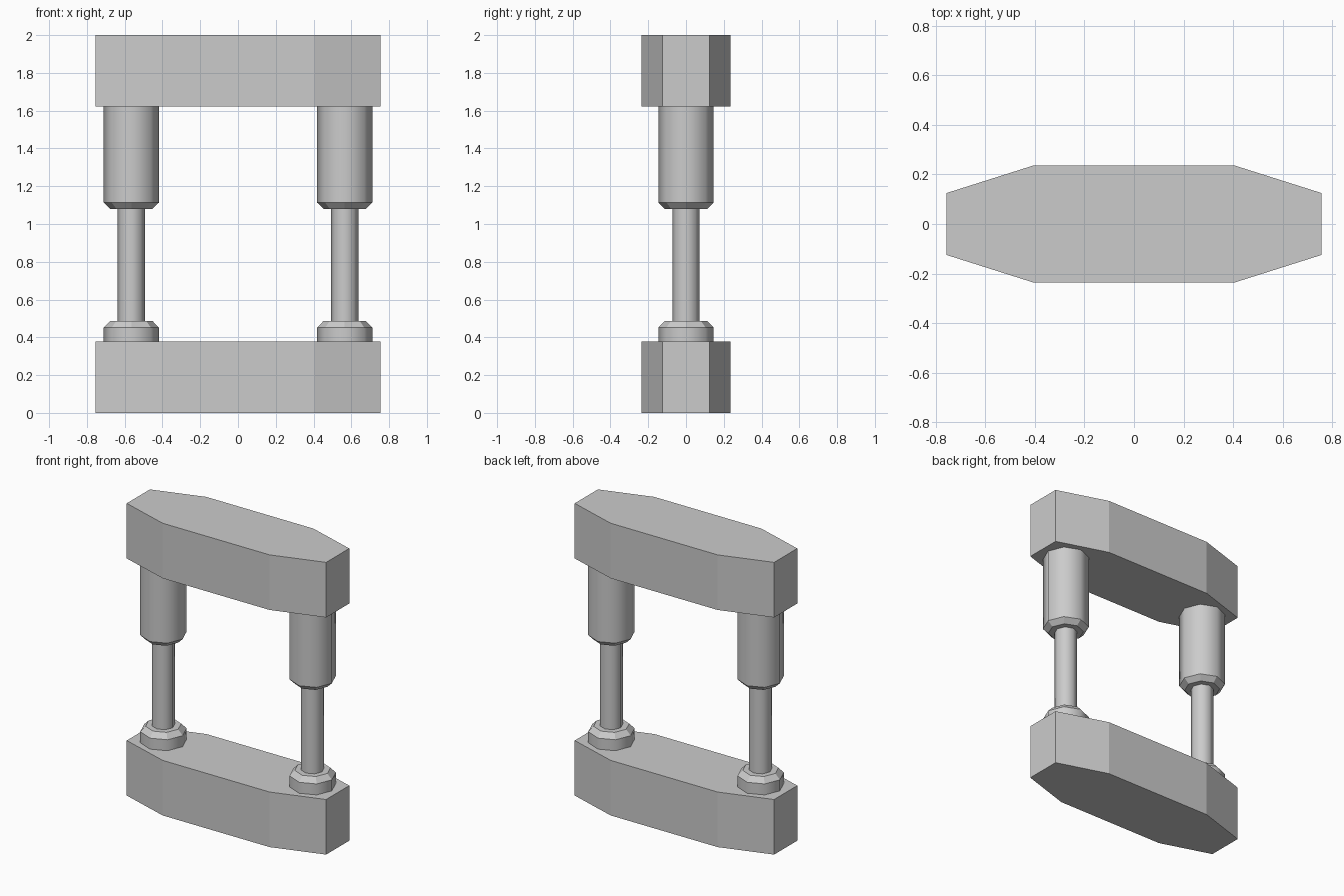
import bpy
import bmesh
from math import cos, sin, pi

cube = bpy.data.objects.get("Cube")
if cube:
    bpy.data.objects.remove(cube, do_unlink=True)

steel = bpy.data.materials.new("grey_steel")
steel.use_nodes = True
colour = (0.6, 0.6, 0.6, 1)
steel.diffuse_color = colour
steel.node_tree.nodes["Principled BSDF"].inputs["Base Color"].default_value = colour

SIDES = 8
POST_X = 0.565
PLATE_H = 0.377


def finish(name, bm, location):
    bmesh.ops.recalc_face_normals(bm, faces=bm.faces)
    mesh = bpy.data.meshes.new(name)
    bm.to_mesh(mesh)
    bm.free()
    mesh.materials.append(steel)
    obj = bpy.data.objects.new(name, mesh)
    obj.location = location
    bpy.context.collection.objects.link(obj)


def plate(name, z):
    """Long slab with tapered ends."""
    quarter = [(0.755, 0.125), (0.405, 0.236)]
    right = quarter + [(-x, y) for x, y in reversed(quarter)]
    outline = right + [(-x, -y) for x, y in right]
    bm = bmesh.new()
    base = bm.faces.new([bm.verts.new((x, y, 0)) for x, y in outline])
    top = bmesh.ops.extrude_face_region(bm, geom=[base])["geom"]
    verts = [v for v in top if isinstance(v, bmesh.types.BMVert)]
    bmesh.ops.translate(bm, verts=verts, vec=(0, 0, PLATE_H))
    finish(name, bm, (0, 0, z))


def turned(name, x, profile):
    """Eight-sided post: rounded vertical walls, flat chamfers and caps."""
    bm = bmesh.new()
    rings = [[bm.verts.new((r * cos(2 * pi * i / SIDES), r * sin(2 * pi * i / SIDES), z))
              for i in range(SIDES)] for r, z in profile]
    for (r0, _), (r1, _), low, high in zip(profile, profile[1:], rings, rings[1:]):
        for i in range(SIDES):
            j = (i + 1) % SIDES
            face = bm.faces.new((low[i], low[j], high[j], high[i]))
            face.smooth = r0 == r1
    bm.faces.new(rings[0])
    bm.faces.new(rings[-1])
    for edge in bm.edges:
        edge.smooth = all(f.smooth for f in edge.link_faces)
    finish(name, bm, (x, 0, 0))


# Plates
plate("lower_plate", 0)
plate("upper_plate", 2 - PLATE_H)

# Guide posts on both sides
for side, x in (("left", POST_X), ("right", -POST_X)):
    turned(side + "_collar", x, [(0.146, PLATE_H), (0.146, 0.452), (0.112, 0.487)])
    turned(side + "_rod", x, [(0.072, PLATE_H), (0.072, 1.2)])
    turned(side + "_sleeve", x, [(0.112, 1.08), (0.146, 1.113), (0.146, 2 - PLATE_H)])
